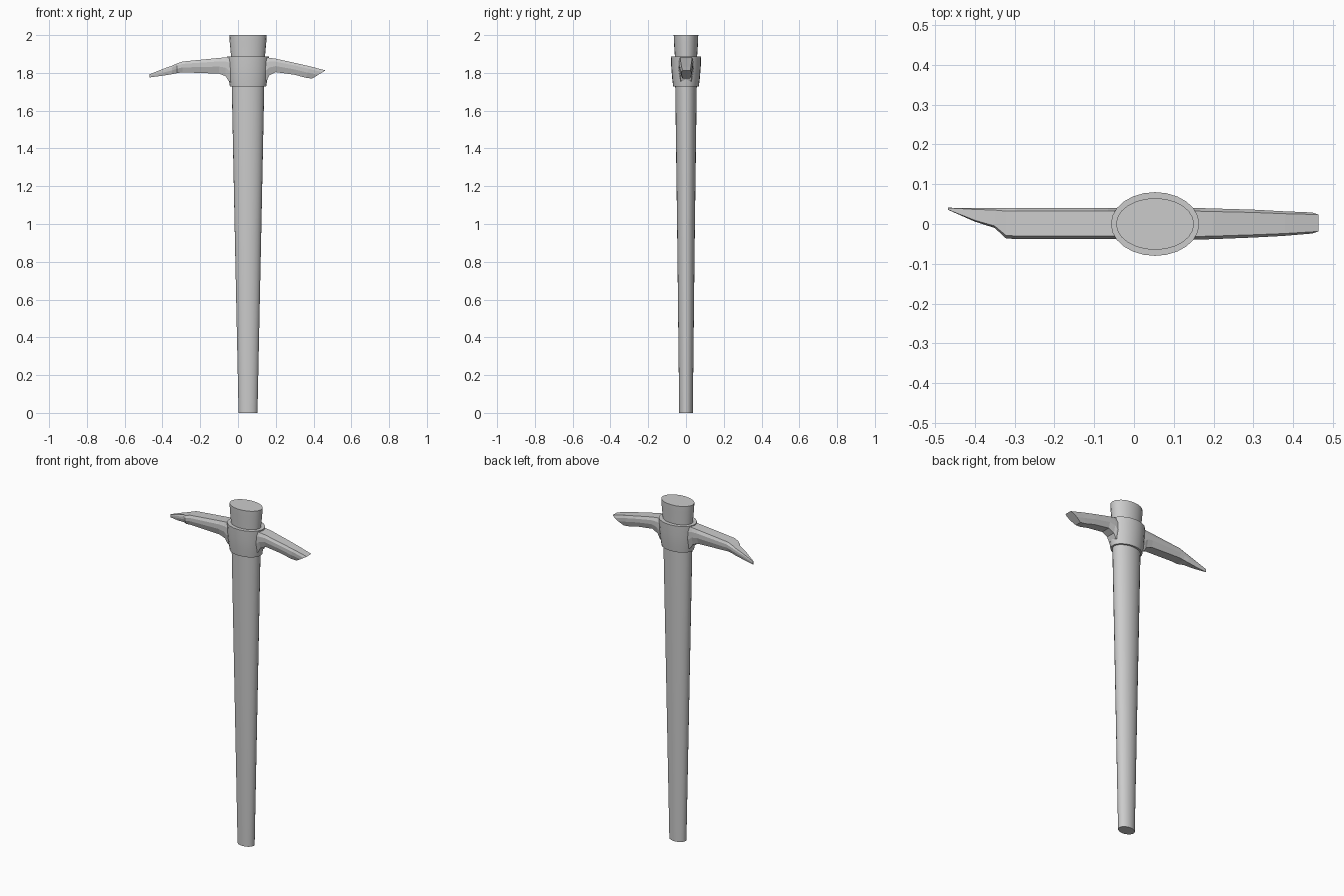
import bpy, bmesh, math

if "Cube" in bpy.data.objects:
    bpy.data.objects.remove(bpy.data.objects["Cube"])

CX = 0.053  # handle axis


def loft(name, rings, smooth_angle=None):
    """Skin a list of equal-length point rings and cap both ends."""
    bm = bmesh.new()
    loops = [[bm.verts.new(p) for p in r] for r in rings]
    n = len(rings[0])
    for a, b in zip(loops, loops[1:]):
        for i in range(n):
            j = (i + 1) % n
            bm.faces.new((a[i], a[j], b[j], b[i]))
    bm.faces.new(loops[0][::-1])
    bm.faces.new(loops[-1])
    bmesh.ops.recalc_face_normals(bm, faces=bm.faces)
    mesh = bpy.data.meshes.new(name)
    bm.to_mesh(mesh)
    bm.free()
    ob = bpy.data.objects.new(name, mesh)
    bpy.context.collection.objects.link(ob)
    if smooth_angle:
        bpy.ops.object.select_all(action='DESELECT')
        ob.select_set(True)
        bpy.context.view_layer.objects.active = ob
        bpy.ops.object.shade_smooth_by_angle(angle=math.radians(smooth_angle))
    return ob


def ellipse(z, rx, ry, n=24):
    return [(CX + rx * math.cos(2 * math.pi * i / n),
             ry * math.sin(2 * math.pi * i / n), z) for i in range(n)]


def section(x, top, bot, yf, yb, rake=0.0):
    """Arm cross-section: narrow top, wide shoulders, tapered underside.
    rake pulls the underside back along x for slanted ends."""
    c, w, h = (yf + yb) / 2, (yb - yf) / 2, top - bot
    prof = [(-0.8, 1), (0.8, 1), (1, 0.78), (1, 0.45), (0.72, 0), (-0.72, 0), (-1, 0.45), (-1, 0.78)]
    return [(x + rake * (1 - t), c + s * w, bot + t * h) for s, t in prof]


# Tapered oval handle with a flared head
loft("handle", [ellipse(*r) for r in [
    (0.0, 0.050, 0.036), (0.9, 0.069, 0.046), (1.73, 0.086, 0.057),
    (1.89, 0.090, 0.059), (1.965, 0.097, 0.064), (2.0, 0.098, 0.065)]], 35)

# Iron eye around the handle
loft("collar", [ellipse(*r) for r in [
    (1.728, 0.096, 0.068), (1.77, 0.103, 0.073), (1.83, 0.108, 0.078),
    (1.888, 0.111, 0.080)]], 35)

# Left arm, its end chipped diagonally toward the back
loft("left_blade", [section(*r) for r in [
    (-0.02, 1.886, 1.74, -0.038, 0.040),
    (-0.050, 1.884, 1.757, -0.038, 0.040),
    (-0.065, 1.882, 1.782, -0.038, 0.040),
    (-0.10, 1.879, 1.796, -0.038, 0.040),
    (-0.295, 1.860, 1.803, -0.038, 0.040),
    (-0.322, 1.850, 1.799, -0.036, 0.040),
    (-0.350, 1.838, 1.793, -0.010, 0.040),
    (-0.400, 1.820, 1.785, 0.006, 0.040),
    (-0.468, 1.793, 1.776, 0.036, 0.041)]])

# Right arm, drooping to a raked end with a notched edge
right = [section(*r) for r in [
    (0.12, 1.886, 1.74, -0.039, 0.040),
    (0.152, 1.882, 1.76, -0.039, 0.040),
    (0.165, 1.880, 1.786, -0.039, 0.040),
    (0.20, 1.875, 1.804, -0.038, 0.039),
    (0.30, 1.853, 1.790, -0.034, 0.036),
    (0.38, 1.835, 1.774, -0.030, 0.032, -0.02),
    (0.463, 1.813, 1.770, -0.024, 0.029, -0.07)]]
loft("right_blade", right)
